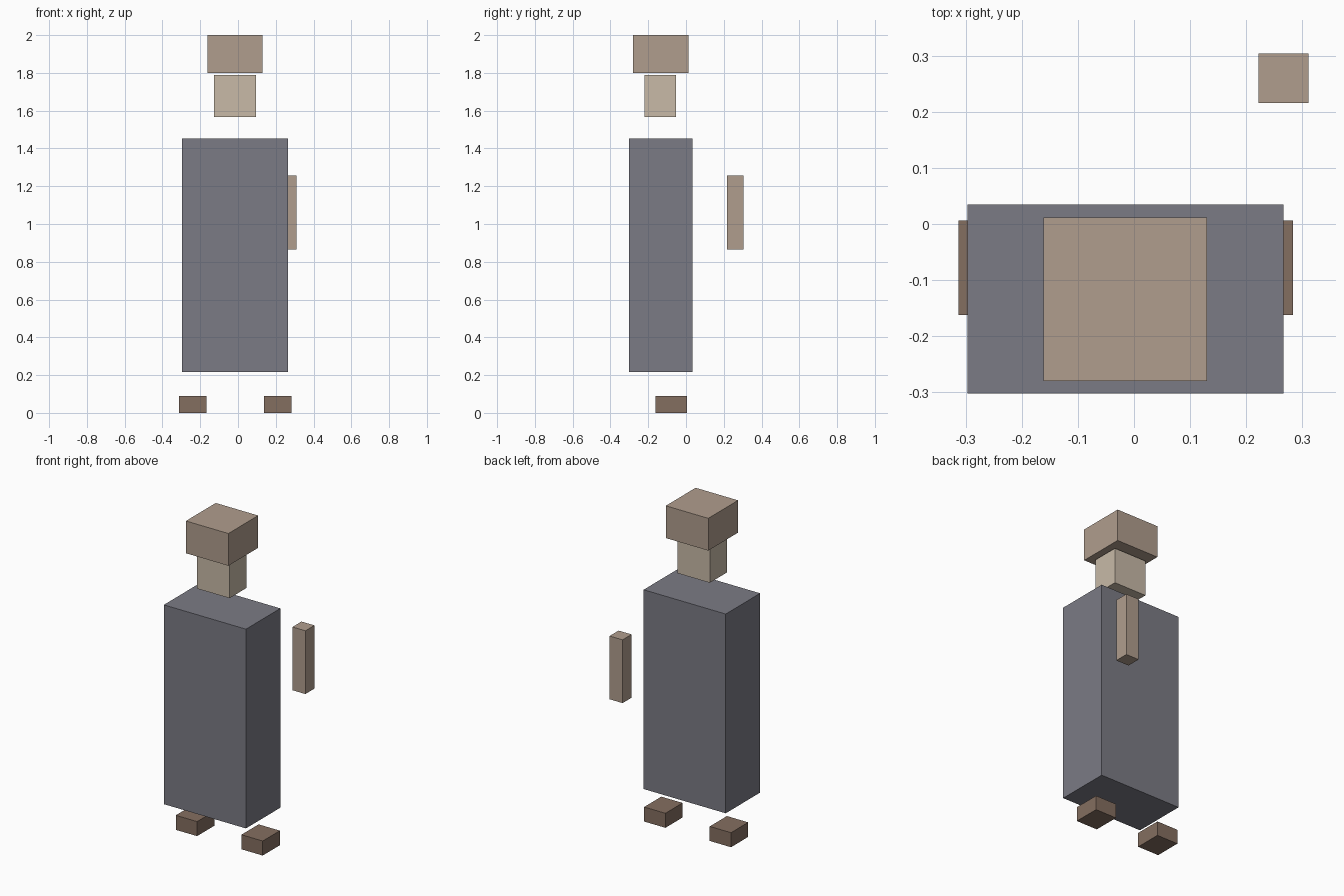
import bpy
import bmesh
from mathutils import Vector

if "Cube" in bpy.data.objects:
    bpy.data.objects.remove(bpy.data.objects["Cube"])


def srgb_material(name, rgb):
    """Flat material from 0-255 sRGB values."""
    lin = [c / 255 / 12.92 if c / 255 <= 0.04045 else ((c / 255 + 0.055) / 1.055) ** 2.4 for c in rgb]
    mat = bpy.data.materials.new(name)
    mat.diffuse_color = (*lin, 1.0)
    mat.use_nodes = True
    mat.node_tree.nodes["Principled BSDF"].inputs["Base Color"].default_value = mat.diffuse_color
    return mat


def box(name, low, high, mat):
    """Box spanning two opposite corners."""
    low, high = Vector(low), Vector(high)
    size, centre = high - low, (low + high) / 2
    bm = bmesh.new()
    bmesh.ops.create_cube(bm, size=1)
    bmesh.ops.scale(bm, vec=size, verts=bm.verts)
    mesh = bpy.data.meshes.new(name)
    bm.to_mesh(mesh)
    bm.free()
    mesh.materials.append(mat)
    obj = bpy.data.objects.new(name, mesh)
    obj.location = centre
    bpy.context.collection.objects.link(obj)
    return obj


grey = srgb_material("slate grey", (123, 123, 133))
tan = srgb_material("tan", (176, 157, 141))
sand = srgb_material("pale sand", (200, 186, 167))
brown = srgb_material("dark brown", (132, 110, 96))

# Head stack, torso and the single detached arm
box("head", (-0.161, -0.280, 1.80), (0.130, 0.012, 2.00), tan)
box("neck", (-0.127, -0.220, 1.567), (0.096, -0.052, 1.79), sand)
box("torso", (-0.297, -0.302, 0.217), (0.266, 0.035, 1.452), grey)
box("arm", (0.222, 0.216, 0.864), (0.311, 0.304, 1.256), tan)

# Feet, mirrored about the torso centre line
mid = -0.015
for side, label in ((-1, "left"), (1, "right")):
    inner, outer = mid + side * 0.152, mid + side * 0.298
    box(f"{label}_foot", (min(inner, outer), -0.162, 0.0), (max(inner, outer), 0.006, 0.09), brown)
